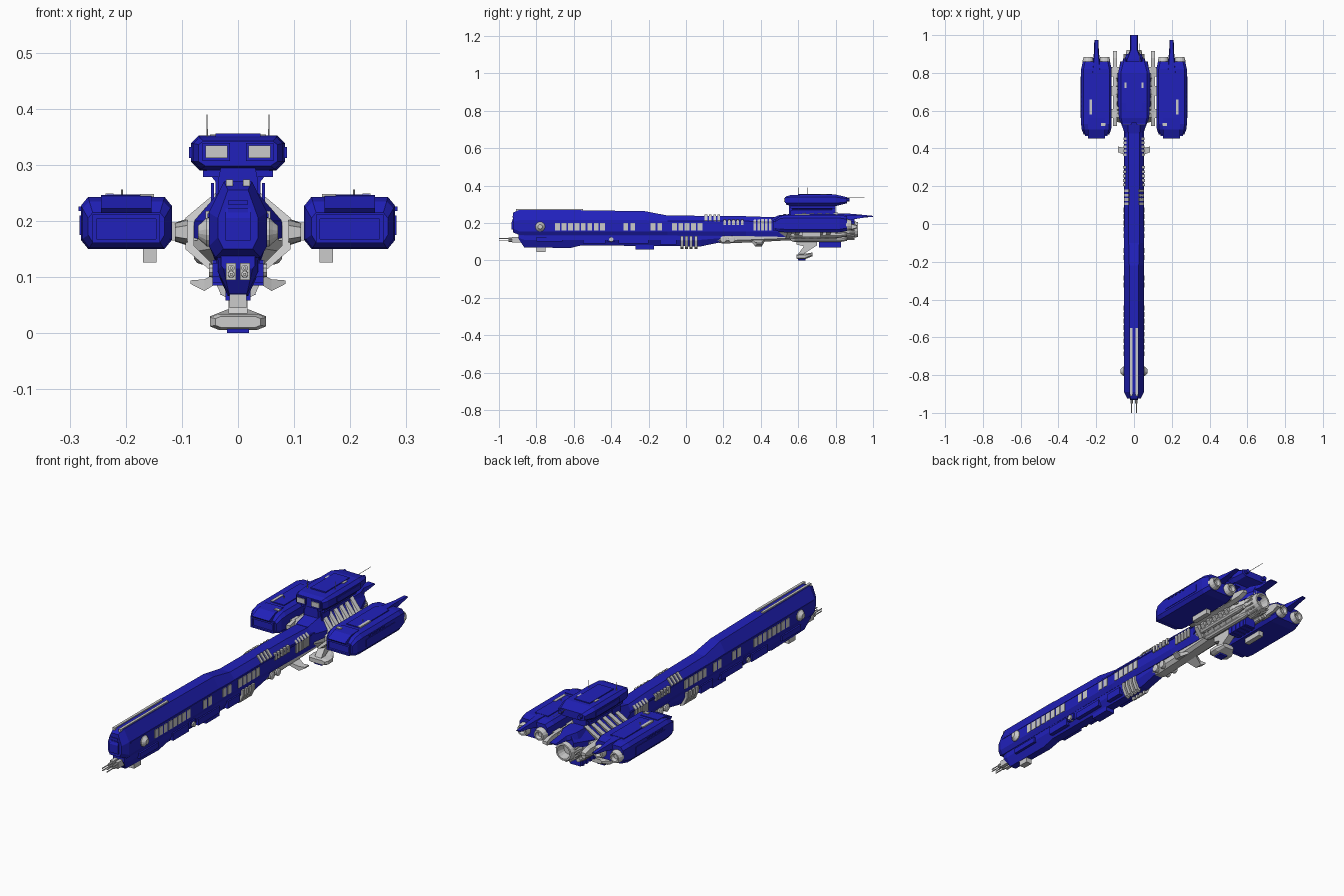
import bpy, bmesh, math
from mathutils import Vector

blue = bpy.data.materials.new("hull_blue")
blue.diffuse_color = (0.015, 0.015, 0.5, 1)
SIDES = (("left", -1), ("right", 1))


def skin(name, rings, mat=None):
    """Skin a closed solid through rings of points with equal counts."""
    bm = bmesh.new()
    vs = [[bm.verts.new(p) for p in r] for r in rings]
    n = len(vs[0])
    for a, b in zip(vs, vs[1:]):
        for i in range(n):
            bm.faces.new((a[i], a[(i + 1) % n], b[(i + 1) % n], b[i]))
    bm.faces.new(vs[0])
    bm.faces.new(vs[-1])
    bmesh.ops.recalc_face_normals(bm, faces=bm.faces)
    me = bpy.data.meshes.new(name)
    bm.to_mesh(me)
    bm.free()
    ob = bpy.data.objects.new(name, me)
    bpy.context.collection.objects.link(ob)
    if mat:
        me.materials.append(mat)
    return ob


def prism_y(name, pts, y0, y1, mat=None, lean=0):
    """Extrude an x-z outline along y; lean shifts y with height."""
    z0 = min(p[1] for p in pts)
    return skin(name, [[(x, y + lean * (z - z0), z) for x, z in pts] for y in (y0, y1)], mat)


def prism_x(name, pts, x0, x1, mat=None):
    """Extrude a y-z outline along x."""
    return skin(name, [[(x, y, z) for y, z in pts] for x in (x0, x1)], mat)


def box(name, x0, x1, y0, y1, z0, z1, mat=None):
    return prism_y(name, [(x0, z0), (x1, z0), (x1, z1), (x0, z1)], y0, y1, mat)


def hull(name, secs, mat=None, cx=0):
    """Eight-sided hull; section = y, w, w_top, w_bottom, z0, za, zb, z1."""
    rings = []
    for y, w, wt, wb, z0, za, zb, z1 in secs:
        h = [(wb, z0), (w, za), (w, zb), (wt, z1)]
        rings.append([(cx + x, y, z) for x, z in h] + [(cx - x, y, z) for x, z in h[::-1]])
    return skin(name, rings, mat)


def tube(name, c, prof, n=12, axis="y", mat=None):
    """Turned part: profile of (offset along axis, radius)."""
    rings = []
    for d, r in prof:
        ring = []
        for i in range(n):
            t = 2 * math.pi * (i + 0.5) / n
            u, v = r * math.cos(t), r * math.sin(t)
            ring.append(Vector(c) + Vector({"x": (d, u, v), "y": (u, d, v), "z": (u, v, d)}[axis]))
        rings.append(ring)
    return skin(name, rings, mat)


# Long main hull, lower hull and keel
hull("main_hull", [
    (-0.925, .036, .018, .026, .15, .17, .205, .255),
    (-0.89, .052, .025, .04, .135, .155, .215, .27),
    (-0.56, .052, .025, .04, .135, .155, .215, .268),
    (-0.22, .052, .025, .04, .135, .155, .215, .263),
    (-0.1, .052, .028, .04, .135, .155, .21, .24),
    (0.32, .05, .028, .04, .13, .155, .21, .236),
    (0.55, .05, .03, .04, .125, .155, .2, .228)], blue)
hull("lower_hull", [
    (-0.895, .03, .03, .026, .115, .12, .13, .14),
    (-0.865, .036, .038, .016, .07, .11, .13, .14),
    (-0.62, .038, .04, .018, .066, .11, .13, .14),
    (-0.56, .038, .04, .02, .08, .11, .13, .14),
    (0.08, .038, .04, .02, .075, .11, .13, .14),
    (0.2, .036, .04, .022, .1, .12, .13, .14)], blue)
hull("rear_keel", [(0.14, .03, .034, .016, .1, .11, .125, .14), (0.2, .034, .036, .02, .09, .105, .125, .14),
                   (0.34, .036, .038, .02, .096, .11, .125, .14), (0.6, .04, .045, .025, .11, .12, .13, .15)])
box("belly_pod", -.022, .022, -.27, -.17, .058, .09, blue)
box("nose_chin", -.015, .015, -.8, -.75, .045, .07)
prism_x("nose_panel", [(-.932, .165), (-.932, .205), (-.92, .235), (-.9, .235), (-.9, .165)], -.022, .022, blue)
for i in range(2):
    box("nose_slot", -.018, .018, -.928, -.9, .215 + i * .014, .222 + i * .014, blue)

for side, s in SIDES:
    # Roof rails, hull windows and side discs
    box(side + "_roof_rail", s * .009, s * .021, -.91, -.55, .262, .274)
    ys = [-.7 + .0345 * i for i in range(8)] + [-.335, -.298, -.19, -.153] + [-.075 + .034 * i for i in range(5)]
    for y in ys:
        box(side + "_window", s * .04, s * .0545, y, y + .026, .16, .2)
    tube(side + "_side_disc", (0, -.78, .18), [(s * .04, .026), (s * .056, .026), (s * .062, .02), (s * .071, .012)], 16, "x")
    prism_x(side + "_side_stripe", [(-.88, .206), (.5, .2), (.5, .206), (-.88, .213)], s * .045, s * .054, blue)
    # Rib groups on shoulders, flanks and belly
    for i in range(4):
        prism_y(side + "_shoulder_rib", [(s * .02, .23), (s * .05, .208), (s * .054, .214), (s * .029, .244)],
                .1 + .023 * i, .114 + .023 * i)
        prism_y(side + "_belly_rib", [(s * .012, .06), (s * .03, .068), (s * .047, .105), (s * .047, .13), (s * .012, .13)],
                -.03 + .025 * i, -.014 + .025 * i)
    for i in range(5):
        box(side + "_flank_rib", s * .04, s * .058, .2 + .0235 * i, .214 + .0235 * i, .188, .218)
        prism_y(side + "_rear_rib", [(s * .04, .16), (s * .056, .16), (s * .056, .205), (s * .04, .22)],
                .36 + .021 * i, .374 + .021 * i)
    for y in (.2, .245):
        tube(side + "_port", (0, y, .112), [(s * .02, .018), (s * .042, .018), (s * .045, .012)], 12, "x")
    # Lower-hull equipment boxes
    for y0, y1, z0, z1 in ((-.8, -.66, .1, .125), (-.55, -.43, .09, .125), (-.42, -.38, .1, .13), (-.36, -.2, .09, .12), (-.14, -.05, .085, .12)):
        box(side + "_equipment_box", s * .02, s * .045, y0, y1, z0, z1, blue)
    tube(side + "_belly_turret", (0, -.4, .112), [(s * .03, .014), (s * .052, .012)], 10, "x")
    # Nose guns
    for z in (.105, .116):
        tube(side + "_nose_gun", (s * .012, 0, z), [(-1, .0028), (-.95, .0028), (-.949, .006), (-.87, .007)], 8)
    box(side + "_gun_mount", s * .004, s * .021, -.93, -.87, .095, .125)
    # Swept stabiliser fins under the rear
    skin(side + "_stabiliser", [[(s * .02, .35, .115), (s * .02, .42, .115), (s * .02, .42, .1), (s * .02, .35, .1)],
                               [(s * .06, .37, .096), (s * .06, .405, .096), (s * .06, .405, .075), (s * .06, .37, .075)],
                               [(s * .085, .38, .094), (s * .085, .41, .094), (s * .085, .41, .088), (s * .085, .38, .088)]])

# Rear engine core
hull("engine_core_lower", [(.5, .05, .05, .03, .13, .15, .17, .19), (.58, .08, .07, .045, .108, .145, .19, .2),
                           (.8, .08, .07, .045, .108, .145, .19, .2), (.85, .055, .045, .03, .12, .15, .18, .2)])
hull("engine_core_upper", [(.48, .05, .03, .05, .16, .175, .2, .232), (.56, .078, .035, .078, .17, .18, .2, .25),
                           (.8, .078, .035, .078, .17, .18, .2, .25), (.9, .04, .028, .04, .19, .2, .21, .238)], blue)
tube("main_nozzle", (0, 0, .165), [(.78, .05), (.83, .054), (.86, .054), (.92, .04), (.92, .032), (.88, .025)], 16)
for i in range(16):
    t = 2 * math.pi * i / 16
    tube("nozzle_vane", (.05 * math.cos(t), 0, .165 + .05 * math.sin(t)), [(.82, .006), (.9, .005)], 6)
skin("tail_boom", [[(-w, y, z0), (w, y, z0), (w * .8, y, z1), (-w * .8, y, z1)] for y, w, z0, z1 in
                   ((.78, .05, .215, .25), (.87, .045, .22, .25), (.92, .021, .226, .246), (1.0, .02, .233, .238))], blue)

for side, s in SIDES:
    # Slanted ribs and outer fairing around the core
    for i in range(6):
        prism_y(side + "_core_rib", [(s * .028, .245), (s * .033, .256), (s * .094, .205), (s * .094, .15),
                                    (s * .052, .114), (s * .045, .122), (s * .078, .155), (s * .078, .198)],
                .53 + .042 * i, .553 + .042 * i, None, .35)
    skin(side + "_fairing", [[(s * x, y, z) for x, z in ((.09, zm - h), (.112, zm - h * .7), (.112, zm + h * .7), (.09, zm + h))]
                            for y, zm, h in ((.52, .18, .012), (.56, .18, .022), (.8, .18, .024), (.88, .18, .02), (.915, .18, .008))])
    for z in (.114, .138):
        tube(side + "_fuel_pipe", (s * (.03 + (z - .11) * 1.2), 0, z), [(.56, .01), (.58, .016), (.82, .016), (.86, .01)], 10)
    # Pylons to the side pods
    for y in (.56, .68, .78):
        box(side + "_pod_pylon", s * .07, s * .13, y, y + .05, .165, .197)
    # Side pods with sloped noses and recessed bays
    c = s * .199
    hull(side + "_pod", [(.475, .068, .06, .06, .162, .175, .205, .215), (.5, .078, .066, .066, .152, .168, .222, .235),
                         (.53, .081, .068, .068, .15, .166, .227, .243), (.82, .081, .068, .068, .15, .166, .227, .243),
                         (.86, .072, .06, .06, .157, .172, .22, .236)], blue, c)
    for x0, x1, z0, z1 in ((-.06, .06, .203, .211), (-.06, .06, .161, .168), (-.06, -.053, .168, .203), (.053, .06, .168, .203)):
        box(side + "_bay_frame", c + x0, c + x1, .465, .5, z0, z1, blue)
    prism_x(side + "_pod_brow", [(.46, .214), (.452, .222), (.5, .243), (.56, .246), (.56, .22)], c - .045, c + .045, blue)
    box(side + "_pod_roof_plate", c - .035, c + .035, .58, .8, .24, .247, blue)
    box(side + "_roof_vent", s * .222, s * .236, .58, .66, .243, .249)
    box(side + "_roof_vent", s * .15, s * .175, .52, .535, .243, .248)
    for i in range(5):
        box(side + "_pod_light", s * .275, s * .284, .58 + i * .025, .592 + i * .025, .218, .226, blue)
    box(side + "_pod_side_plate", s * .27, s * .2825, .56, .78, .175, .21, blue)
    box(side + "_pod_foot", s * .145, s * .169, .62, .72, .126, .152)
    tube(side + "_pod_antenna", (s * .207, .64, 0), [(.24, .002), (.256, .002)], 6, "z")
    for x in (.155, .243):
        tube(side + "_pod_nozzle", (s * x, 0, .19), [(.84, .03), (.865, .03), (.885, .024), (.885, .017), (.87, .012)], 14)
    # Pod tail fin
    skin(side + "_pod_tail_fin", [[(c - w, y, z0), (c + w, y, z0), (c + w * .7, y, z1), (c - w * .7, y, z1)]
                                 for y, w, z0, z1 in ((.8, .028, .2, .246), (.87, .018, .215, .243), (.91, .013, .222, .24), (.975, .011, .232, .237))], blue)
    # Bridge windows, struts and masts
    box(side + "_window_frame", s * .014, s * .063, .528, .56, .307, .339, blue)
    box(side + "_bridge_window", s * .019, s * .058, .525, .55, .312, .334)
    tube(side + "_mast", (s * .055, .625 + s * .025, 0), [(.34, .0015), (.39, .001)], 6, "z")
    prism_y(side + "_bridge_strut", [(s * .02, .24), (s * .04, .24), (s * .04, .27), (s * .06, .295), (s * .02, .295)], .57, .78, blue)
    box(side + "_shoulder_post", s * .043, s * .048, .56, .62, .22, .268, blue)
    box(side + "_bridge_roof_vent", s * .038, s * .05, .72, .75, .345, .354)
    box(side + "_bridge_side_plate", s * .08, s * .087, .62, .8, .312, .332, blue)
    tube(side + "_bridge_boom", (s * .05, 0, .325), [(.82, .012), (.875, .01)], 8, "y", blue)

# Raised bridge
hull("bridge", [(.535, .07, .062, .058, .298, .306, .336, .342), (.56, .08, .068, .066, .292, .306, .338, .349),
                (.64, .084, .07, .068, .29, .306, .338, .352), (.8, .084, .07, .068, .29, .306, .338, .352),
                (.86, .07, .055, .05, .305, .312, .33, .338)], blue)
hull("bridge_neck", [(.55, .035, .03, .04, .235, .25, .275, .3), (.8, .035, .03, .04, .235, .25, .275, .3)], blue)
box("bridge_collar", -.062, .062, .56, .8, .278, .29, blue)
box("bridge_roof_plate", -.04, .04, .6, .78, .348, .356, blue)
tube("rear_antenna", (.03, 0, .337), [(.8, .0015), (.955, .001)], 6)

# Hanging sensor head and belly boxes
prism_x("sensor_neck", [(.6, .035), (.63, .035), (.7, .08), (.7, .12), (.59, .12), (.59, .085), (.63, .075)], -.017, .017)
hull("sensor_head", [(.59, .04, .03, .03, .01, .014, .026, .03), (.605, .05, .035, .035, .006, .012, .028, .034),
                     (.64, .05, .035, .035, .008, .014, .03, .036), (.675, .03, .02, .02, .022, .028, .036, .042)])
box("sensor_base", -.02, .02, .6, .64, 0, .01, blue)
box("belly_tank", -.028, .028, .71, .83, .07, .112, blue)
for i in range(4):
    box("belly_tank_rib", -.031, .031, .72 + i * .028, .733 + i * .028, .068, .1, blue)
